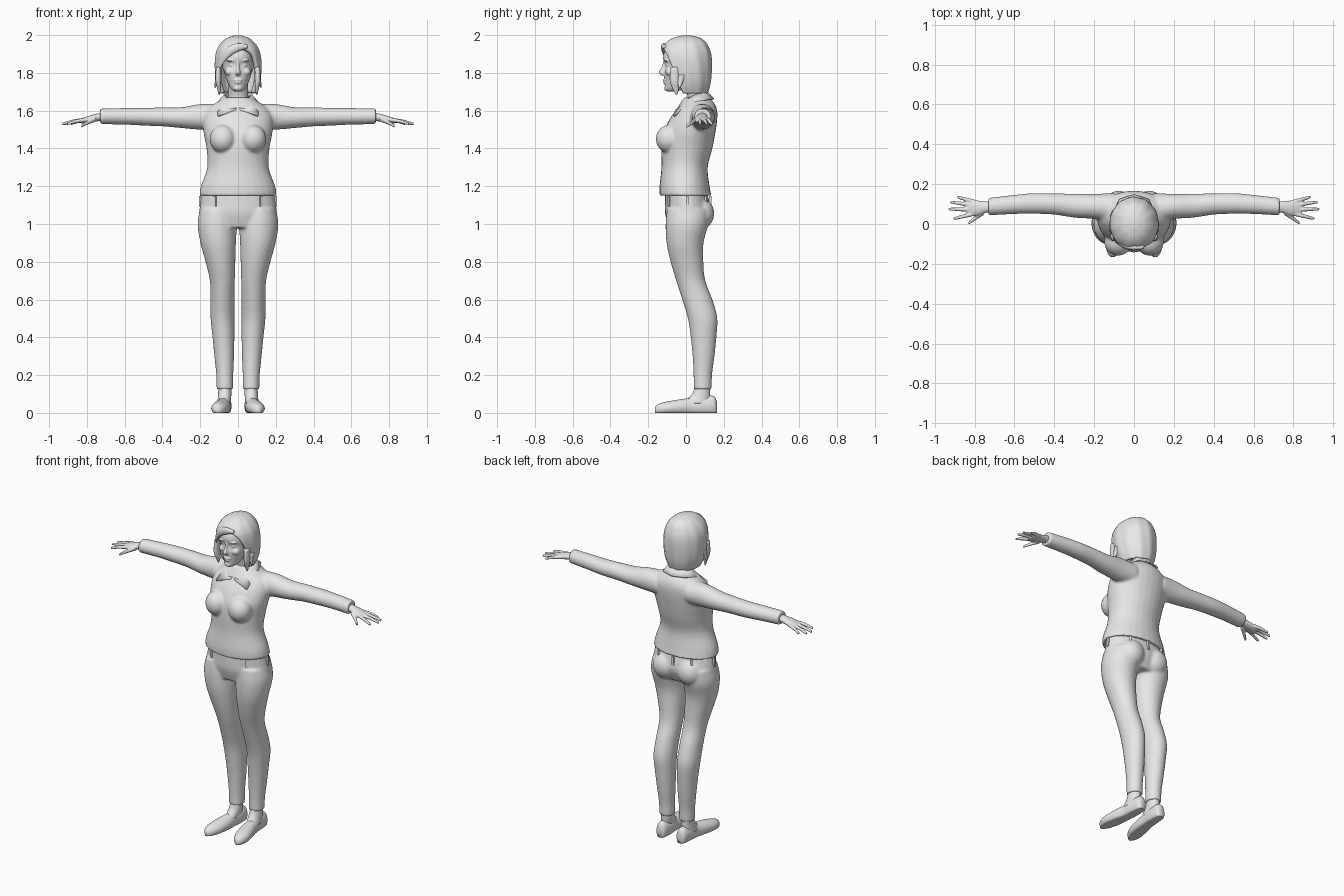
import bpy, bmesh
from math import sin, cos, pi, radians
from mathutils import Matrix, Vector

cube = bpy.data.objects.get("Cube")
if cube:
    bpy.data.objects.remove(cube, do_unlink=True)

grey = bpy.data.materials.new("plain_grey")
grey.use_nodes = True
grey.diffuse_color = (.8, .8, .8, 1)
grey.node_tree.nodes["Principled BSDF"].inputs["Base Color"].default_value = (.8, .8, .8, 1)


def spline(rows, steps=4):
    """Smoothly interpolate rows of numbers."""
    result = []
    for k in range(len(rows) - 1):
        before, start, end = rows[max(k - 1, 0)], rows[k], rows[k + 1]
        after = rows[min(k + 2, len(rows) - 1)]
        for step in range(steps):
            t = step / steps
            result.append([b + t * ((c - a) / 2 + t * (a - 2.5 * b + 2 * c - d / 2
                           + t * (d - a + 3 * (b - c)) / 2))
                           for a, b, c, d in zip(before, start, end, after)])
    return result + [list(rows[-1])]


def loft(bm, rings, axis="z", side=1, sides=28, floor=None):
    """Skin ellipses (position, centre u, centre v, radius u, radius v) along an axis."""
    loops = []
    for t, u, v, ru, rv in spline(rings):
        loop = []
        for i in range(sides):
            angle = 2 * pi * i / sides
            p, q = u + ru * cos(angle), v + rv * sin(angle)
            if floor is not None:
                q = max(q, floor)
            x, y, z = {"x": (t, p, q), "y": (p, t, q), "z": (p, q, t)}[axis]
            loop.append(bm.verts.new((side * x, y, z)))
        loops.append(loop)
    for low, high in zip(loops, loops[1:]):
        for i in range(sides):
            j = (i + 1) % sides
            bm.faces.new((low[i], low[j], high[j], high[i]))
    bm.faces.new(loops[0])
    bm.faces.new(loops[-1])


def slices(rows):
    """Turn (height, half width, front, back) into centred rings."""
    return [(z, 0, (f + b) / 2, w, (b - f) / 2) for z, w, f, b in rows]


def ball(bm, centre, radii):
    matrix = Matrix.Translation(centre) @ Matrix.Diagonal((*radii, 1))
    bmesh.ops.create_uvsphere(bm, u_segments=20, v_segments=12, radius=1, matrix=matrix)


def finish(bm, name, voxel=0, relax=3, recalc=True):
    """Make the object; a voxel size fuses its pieces into one skin."""
    if recalc:
        bmesh.ops.recalc_face_normals(bm, faces=bm.faces[:])
    for face in bm.faces:
        face.smooth = True
    mesh = bpy.data.meshes.new(name)
    bm.to_mesh(mesh)
    bm.free()
    mesh.materials.append(grey)
    obj = bpy.data.objects.new(name, mesh)
    bpy.context.collection.objects.link(obj)
    if voxel:
        fuse = obj.modifiers.new("fuse", "REMESH")
        fuse.mode = "VOXEL"
        fuse.voxel_size = voxel
        fuse.use_smooth_shade = True
        soften = obj.modifiers.new("soften", "SMOOTH")
        soften.iterations = relax
    return obj


# Shirt: torso, bust and sleeves
bm = bmesh.new()
loft(bm, slices([
    (1.15, .205, -.14, .135), (1.2, .197, -.14, .125), (1.3, .163, -.13, .115),
    (1.4, .167, -.13, .14), (1.48, .182, -.12, .155), (1.55, .185, -.09, .165),
    (1.6, .17, -.055, .165), (1.64, .12, -.03, .15), (1.67, .07, -.01, .12)]))
for s in (-1, 1):
    ball(bm, (s * .08, -.09, 1.45), (.07, .07, .075))
    loft(bm, [(.1, .08, 1.565, .075, .07), (.2, .088, 1.567, .063, .068),
              (.3, .092, 1.563, .06, .055), (.4, .1, 1.567, .053, .05),
              (.5, .103, 1.568, .052, .047), (.6, .098, 1.57, .048, .044),
              (.73, .087, 1.57, .044, .041)], "x", s)
finish(bm, "shirt", .008, 5)

# Collar: half strip around the neck, mirrored
top_edge = [(0, .115, 1.7), (.06, .09, 1.7), (.075, .045, 1.685), (.05, 0, 1.66), (.008, -.045, 1.615)]
low_edge = [(0, .15, 1.665), (.075, .125, 1.665), (.11, .05, 1.645), (.108, -.068, 1.575), (.012, -.055, 1.605)]
bm = bmesh.new()
upper = [bm.verts.new(p) for p in top_edge]
lower = [bm.verts.new(p) for p in low_edge]
for i in range(len(upper) - 1):
    bm.faces.new((lower[i], lower[i + 1], upper[i + 1], upper[i]))
collar = finish(bm, "collar")
mirror = collar.modifiers.new("mirror", "MIRROR")
mirror.use_clip = True
collar.modifiers.new("thickness", "SOLIDIFY").thickness = .01

# Trousers: hips, seat and legs
bm = bmesh.new()
loft(bm, slices([(1.17, .192, -.11, .11), (1.1, .201, -.112, .128),
                 (1.05, .207, -.11, .13), (.98, .2, -.09, .1)]))
for s in (-1, 1):
    ball(bm, (s * .085, .072, 1.055), (.08, .078, .085))
    loft(bm, [(1.08, .105, .01, .095, .11), (1, .11, .005, .104, .113),
              (.9, .105, -.005, .094, .098), (.8, .093, .005, .079, .087),
              (.7, .083, .025, .066, .077), (.6, .082, .06, .063, .08),
              (.5, .082, .088, .063, .078), (.4, .077, .093, .058, .068),
              (.3, .073, .093, .052, .058), (.2, .07, .089, .045, .049),
              (.125, .069, .088, .044, .048)], "z", s)
finish(bm, "trousers", .008, 4)

# Belt loops around the waistband
bm = bmesh.new()
for degrees in (-127, -53, 0, 55, 90, 125, 180):
    angle = radians(degrees)
    spot = Vector((.201 * cos(angle), .008 + .121 * sin(angle), 1.12))
    bmesh.ops.create_cube(bm, size=1, matrix=Matrix.Translation(spot)
                          @ Matrix.Rotation(angle, 4, "Z") @ Matrix.Diagonal((.012, .012, .055, 1)))
loops = finish(bm, "belt_loops")
for polygon in loops.data.polygons:
    polygon.use_smooth = False

# Feet and flat shoes
for s, label in ((1, "left"), (-1, "right")):
    bm = bmesh.new()
    loft(bm, [(.16, .07, .09, .034, .04), (.1, .07, .08, .035, .048),
              (.05, .075, .055, .035, .075)], "z", s)
    finish(bm, label + "_foot")
    bm = bmesh.new()
    shape = [(.163, .07, .06, .018), (.145, .07, .09, .032), (.08, .072, .09, .038),
             (.03, .076, .08, .038), (-.03, .085, .072, .045), (-.1, .097, .06, .045),
             (-.145, .103, .048, .03), (-.165, .106, .03, .01)]
    loft(bm, [(y, x, .4 * h, w, .6 * h) for y, x, h, w in shape], "y", s, floor=0)
    finish(bm, label + "_shoe")

# Hands: palm, four fingers and thumb
fingers = [(.112, .885, .135), (.093, .92, .11), (.072, .93, .075), (.052, .905, .027)]
for s, label in ((1, "left"), (-1, "right")):
    bm = bmesh.new()
    loft(bm, [(.71, .087, 1.568, .027, .023), (.74, .085, 1.565, .028, .021),
              (.78, .08, 1.557, .037, .019), (.82, .081, 1.548, .041, .015),
              (.84, .081, 1.545, .034, .01)], "x", s)
    for knuckle, tip_x, tip_y in fingers:
        loft(bm, [(.8, knuckle, 1.552, .011, .011),
                  ((.8 + tip_x) / 2, (knuckle + tip_y) / 2, 1.545, .01, .01),
                  (tip_x, tip_y, 1.53, .007, .007)], "x", s, 12)
    loft(bm, [(.755, .062, 1.556, .018, .015), (.79, .035, 1.54, .013, .012),
              (.83, .004, 1.518, .008, .008)], "x", s, 12)
    finish(bm, label + "_hand", .004, 2)

# Head: skull, face, nose, lips, brows, eyes and neck
bm = bmesh.new()
ball(bm, (0, 0, 1.86), (.088, .105, .105))
loft(bm, slices([
    (1.702, .02, -.1, -.05), (1.715, .037, -.111, -.01), (1.75, .056, -.113, .03),
    (1.8, .072, -.117, .05), (1.84, .078, -.111, .06), (1.875, .078, -.121, .06),
    (1.91, .073, -.114, .06), (1.95, .055, -.085, .05)]))
loft(bm, slices([(1.865, .009, -.12, -.09), (1.83, .009, -.13, -.09),
                 (1.802, .014, -.146, -.09), (1.786, .013, -.128, -.09)]), sides=14)
ball(bm, (0, -.108, 1.762), (.025, .014, .007))
ball(bm, (0, -.107, 1.749), (.021, .014, .008))
ball(bm, (0, -.1, 1.718), (.022, .016, .014))
for s in (-1, 1):
    ball(bm, (s * .034, -.1, 1.865), (.025, .017, .007))
    ball(bm, (s * .033, -.091, 1.841), (.015, .016, .008))
    ball(bm, (s * .042, -.083, 1.805), (.026, .026, .022))
loft(bm, [(1.62, 0, .06, .065, .055), (1.68, 0, .057, .053, .05), (1.78, 0, .03, .055, .055)])
finish(bm, "head", .004, 2)

# Hair: bob with an open front; the last two numbers are the opening on each side
bob = [(1.69, .092, -.09, .115, 74, 74), (1.74, .112, -.11, .129, 67, 67),
       (1.8, .122, -.125, .135, 60, 60), (1.86, .123, -.133, .136, 50, 50),
       (1.9, .118, -.134, .132, 40, 28), (1.93, .108, -.128, .122, 22, 4),
       (1.96, .088, -.107, .106, 0, 0), (1.985, .057, -.07, .075, 0, 0),
       (1.998, .018, -.02, .025, 0, 0)]
bm = bmesh.new()
segments = 66
rows = []
for z, w, front, back, left, right in spline(bob):
    first, last = radians(max(left, 0)), 2 * pi - radians(max(right, 0))
    row = []
    for i in range(segments + 1):
        angle = first + (last - first) * i / segments
        strand = 1 + .012 * sin(11 * angle + 9 * z)
        row.append(bm.verts.new((w * strand * sin(angle),
                                 (front + back) / 2 - (back - front) / 2 * strand * cos(angle), z)))
    rows.append(row)
for low, high in zip(rows, rows[1:]):
    for i in range(segments):
        bm.faces.new((low[i], low[i + 1], high[i + 1], high[i]))
bm.faces.new(rows[-1][:-1])
bmesh.ops.remove_doubles(bm, verts=bm.verts[:], dist=.0002)
hair = finish(bm, "hair", recalc=False)
shell = hair.modifiers.new("thickness", "SOLIDIFY")
shell.thickness = .022
shell.offset = -1

# Hair locks: swept fringe and the pointed sides
bm = bmesh.new()
loft(bm, [(.05, -.115, 1.94, .01, .01), (0, -.118, 1.935, .014, .022),
          (-.05, -.108, 1.91, .014, .028), (-.09, -.08, 1.865, .014, .035),
          (-.108, -.055, 1.8, .01, .03)], "x", sides=16)
for s in (-1, 1):
    loft(bm, [(1.83, .103, -.06, .014, .022), (1.76, .105, -.06, .014, .026),
              (1.72, .1, -.055, .011, .018), (1.685, .1, -.05, .003, .005)], "z", s, 16)
    loft(bm, [(1.79, .113, -.02, .01, .02), (1.75, .114, -.03, .009, .014),
              (1.72, .123, -.035, .002, .003)], "z", s, 12)
finish(bm, "hair_locks")
